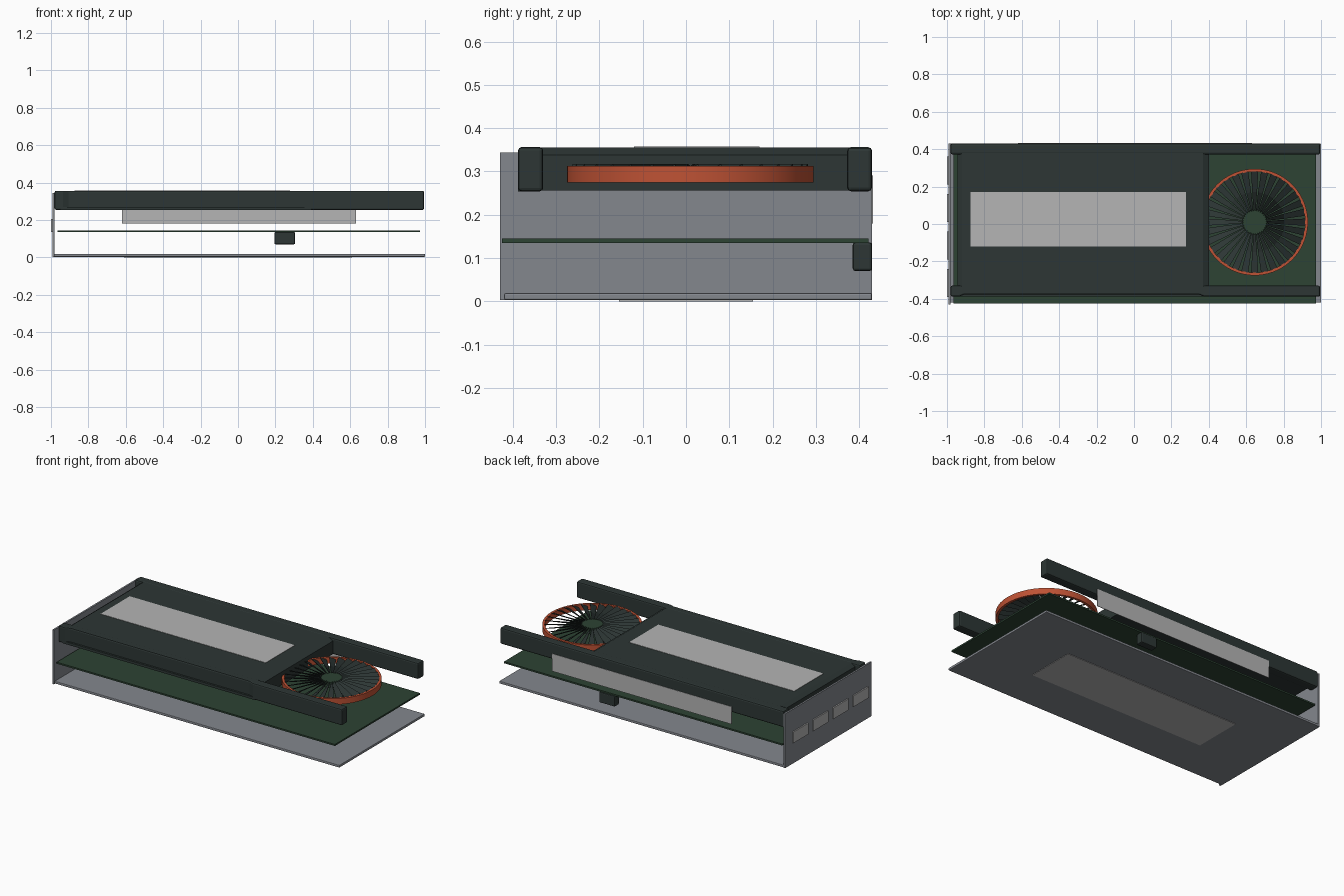
import bpy, bmesh, math
from mathutils import Matrix, Vector

cube = bpy.data.objects.get("Cube")
if cube:
    bpy.data.objects.remove(cube, do_unlink=True)


def material(name, rgb):
    m = bpy.data.materials.new(name)
    m.use_nodes = True
    c = (*rgb, 1)
    m.diffuse_color = c
    m.node_tree.nodes["Principled BSDF"].inputs["Base Color"].default_value = c
    return m


DARK = material("charcoal", (0.026, 0.037, 0.035))
GREEN = material("board green", (0.026, 0.056, 0.033))
STEEL = material("blue grey steel", (0.23, 0.245, 0.27))
SILVER = material("light silver", (0.46, 0.46, 0.46))
ORANGE = material("orange red", (0.52, 0.085, 0.035))


def finish(name, bm, mat, bevel=0, segments=2, smooth=False):
    bmesh.ops.recalc_face_normals(bm, faces=bm.faces)
    me = bpy.data.meshes.new(name)
    bm.to_mesh(me)
    bm.free()
    ob = bpy.data.objects.new(name, me)
    bpy.context.collection.objects.link(ob)
    me.materials.append(mat)
    if bevel:
        mod = ob.modifiers.new("bevel", "BEVEL")
        mod.width, mod.segments = bevel, segments
    if smooth:
        bpy.ops.object.select_all(action="DESELECT")
        ob.select_set(True)
        bpy.context.view_layer.objects.active = ob
        bpy.ops.object.shade_smooth_by_angle(angle=math.radians(35))
    return ob


def box(name, x, y, z, mat, bevel=0, segments=2):
    bm = bmesh.new()
    size = Vector((x[1] - x[0], y[1] - y[0], z[1] - z[0]))
    mid = Vector((x[0] + x[1], y[0] + y[1], z[0] + z[1])) / 2
    bmesh.ops.create_cube(bm, size=1, matrix=Matrix.Translation(mid) @ Matrix.Diagonal((*size, 1)))
    return finish(name, bm, mat, bevel, segments)


def prism(name, outline, depth, mat, bevel=0):
    """Extrude a closed outline of 3D points along a depth vector."""
    bm = bmesh.new()
    face = bm.faces.new([bm.verts.new(p) for p in outline])
    grown = bmesh.ops.extrude_face_region(bm, geom=[face])["geom"]
    bmesh.ops.translate(bm, vec=depth, verts=[v for v in grown if isinstance(v, bmesh.types.BMVert)])
    return finish(name, bm, mat, bevel)


# Backplate, circuit board and slot bracket
box("backplate", (-0.99, 1.0), (-0.42, 0.43), (0.003, 0.019), STEEL, 0.004)
box("backplate_label", (-0.61, 0.61), (-0.155, 0.155), (0.0, 0.004), SILVER)
box("circuit_board", (-0.965, 0.972), (-0.425, 0.422), (0.135, 0.145), GREEN)
box("bracket", (-0.992, -0.981), (-0.43, 0.43), (0.003, 0.344), STEEL)
for i in range(4):
    y = 0.285 - i * 0.2
    box(f"port_{i + 1}", (-1.0, -0.991), (y - 0.075, y + 0.075), (0.135, 0.205), SILVER)
box("power_connector", (0.195, 0.305), (0.385, 0.43), (0.07, 0.136), DARK, 0.006)

# Shroud body with sloped ends on its top
body = [(-0.945, 0.256), (0.4, 0.256), (0.4, 0.338), (0.37, 0.355), (-0.92, 0.355), (-0.945, 0.338)]
prism("shroud_body", [(x, -0.374, z) for x, z in body], (0, 0.762, 0), DARK)

# Side rails with their inner corner gussets
front_rail = [(-0.98, -0.388), (-0.935, -0.388), (-0.905, -0.376), (0.345, -0.376), (0.375, -0.388),
              (0.995, -0.388), (0.995, -0.33), (-0.98, -0.33)]
prism("front_rail", [(x, y, 0.254) for x, y in front_rail], (0, 0, 0.102), DARK, 0.008)
box("front_rail_lower_lip", (-0.95, 0.39), (-0.388, -0.36), (0.254, 0.27), DARK)
box("back_rail", (-0.98, 0.995), (0.372, 0.43), (0.254, 0.356), DARK, 0.009)

# Labels on the shroud top and on the back edge
box("shroud_label", (-0.873, 0.277), (-0.12, 0.17), (0.35, 0.357), SILVER)
box("side_label", (-0.62, 0.63), (0.429, 0.432), (0.18, 0.29), SILVER)

# Fan: ring, hub and radial blades
FX, FY = 0.645, 0.01
bm = bmesh.new()
N = 72
loops = []
for r, z in ((0.285, 0.274), (0.285, 0.312), (0.27, 0.312), (0.27, 0.274)):
    loops.append([bm.verts.new((FX + r * math.cos(2 * math.pi * i / N), FY + r * math.sin(2 * math.pi * i / N), z))
                  for i in range(N)])
for a, b in zip(loops, loops[1:] + loops[:1]):
    for i in range(N):
        j = (i + 1) % N
        bm.faces.new((a[i], a[j], b[j], b[i]))
finish("fan_ring", bm, ORANGE, smooth=True)

bm = bmesh.new()
bmesh.ops.create_cone(bm, cap_ends=True, segments=32, radius1=0.066, radius2=0.066, depth=0.035,
                      matrix=Matrix.Translation((FX, FY, 0.295)))
finish("fan_hub", bm, GREEN, smooth=True)

bm = bmesh.new()
BLADES = 32
section = [(0.06, 0.005), (0.16, 0.013), (0.272, 0.019)]
for i in range(BLADES):
    turn = Matrix.Translation((FX, FY, 0)) @ Matrix.Rotation(2 * math.pi * i / BLADES, 4, "Z")
    rings = []
    for r, w in section:
        # each blade is pitched, so one edge sits higher
        pts = [(r, -w, 0.295), (r, w, 0.313), (r, w, 0.317), (r, -w, 0.299)]
        rings.append([bm.verts.new(turn @ Vector(p)) for p in pts])
    for a, b in zip(rings, rings[1:]):
        for k in range(4):
            bm.faces.new((a[k], a[(k + 1) % 4], b[(k + 1) % 4], b[k]))
    bm.faces.new(rings[0])
    bm.faces.new(rings[-1])
finish("fan_blades", bm, DARK)
